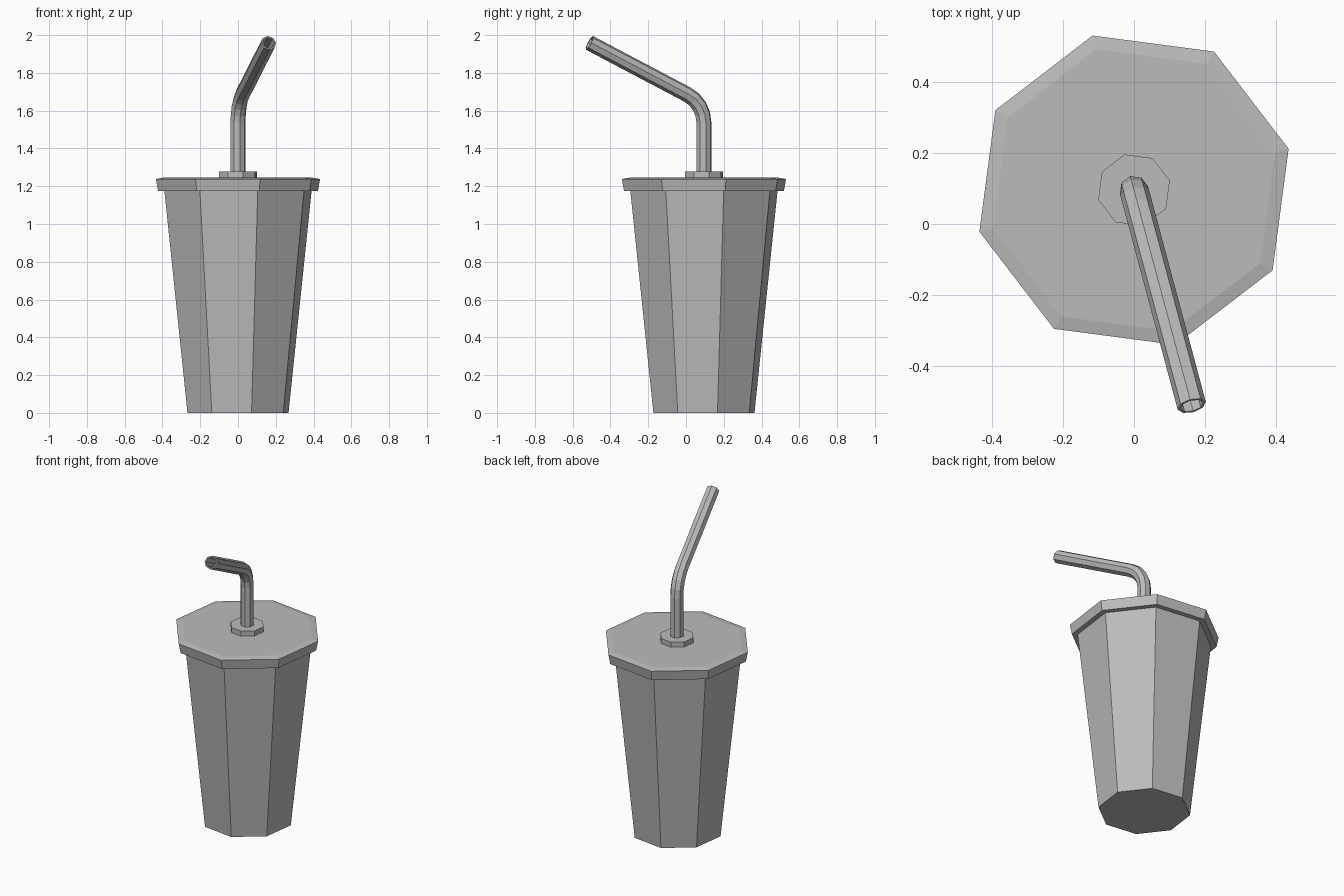
import bpy, bmesh, math
from mathutils import Matrix, Vector

SIDES = 8
TURN = math.radians(15)
CENTRE = Vector((0, 0.095, 0))

cube = bpy.data.objects.get("Cube")
if cube:
    bpy.data.objects.remove(cube)

grey = bpy.data.materials.new("plain grey")
grey.use_nodes = True
colour = (0.5, 0.5, 0.5, 1)
grey.diffuse_color = colour
grey.node_tree.nodes["Principled BSDF"].inputs["Base Color"].default_value = colour


def ring(bm, radius, matrix):
    """Add one octagonal loop of vertices."""
    angles = [TURN + math.tau * i / SIDES for i in range(SIDES)]
    return [bm.verts.new(matrix @ Vector((radius * math.cos(a), radius * math.sin(a), 0)))
            for a in angles]


def bridge(bm, a, b):
    for i in range(SIDES):
        j = (i + 1) % SIDES
        bm.faces.new((a[i], a[j], b[j], b[i]))


def finish(bm, name):
    bmesh.ops.recalc_face_normals(bm, faces=bm.faces)
    mesh = bpy.data.meshes.new(name)
    bm.to_mesh(mesh)
    bm.free()
    mesh.materials.append(grey)
    obj = bpy.data.objects.new(name, mesh)
    obj.location = CENTRE
    bpy.context.collection.objects.link(obj)


def turned(name, profile):
    """Closed octagonal solid from (radius, height) pairs."""
    bm = bmesh.new()
    loops = [ring(bm, r, Matrix.Translation((0, 0, z))) for r, z in profile]
    for a, b in zip(loops, loops[1:]):
        bridge(bm, a, b)
    bm.faces.new(loops[0])
    bm.faces.new(loops[-1])
    finish(bm, name)


# Cup, lid and straw collar
turned("cup", [(0.277, 0), (0.405, 1.19)])
turned("lid", [(0.438, 1.175), (0.45, 1.238), (0.41, 1.245)])
turned("straw_collar", [(0.104, 1.24), (0.104, 1.278)])

# Bent straw: stations are (forward, height, tilt)
bend, bend_radius, bend_start, steps = math.radians(63), 0.17, 1.535, 4
stations = [(0, 1.25, 0)]
for k in range(steps + 1):
    t = bend * k / steps
    stations.append((bend_radius * (1 - math.cos(t)),
                     bend_start + bend_radius * math.sin(t), t))
reach = 0.6
f, z, t = stations[-1]
stations.append((f + reach * math.sin(t), z + reach * math.cos(t), t))

forward = Vector((math.sin(TURN), -math.cos(TURN), 0))
axis = Vector((0, 0, 1)).cross(forward)
frames = [Matrix.Translation(forward * f + Vector((0, 0, z))) @ Matrix.Rotation(t, 4, axis)
          for f, z, t in stations]

bm = bmesh.new()
outer = [ring(bm, 0.041, m) for m in frames]
inner = [ring(bm, 0.033, m) for m in frames]
for wall in (outer, inner):
    for a, b in zip(wall, wall[1:]):
        bridge(bm, a, b)
for end in (0, -1):
    bridge(bm, outer[end], inner[end])
finish(bm, "straw")
